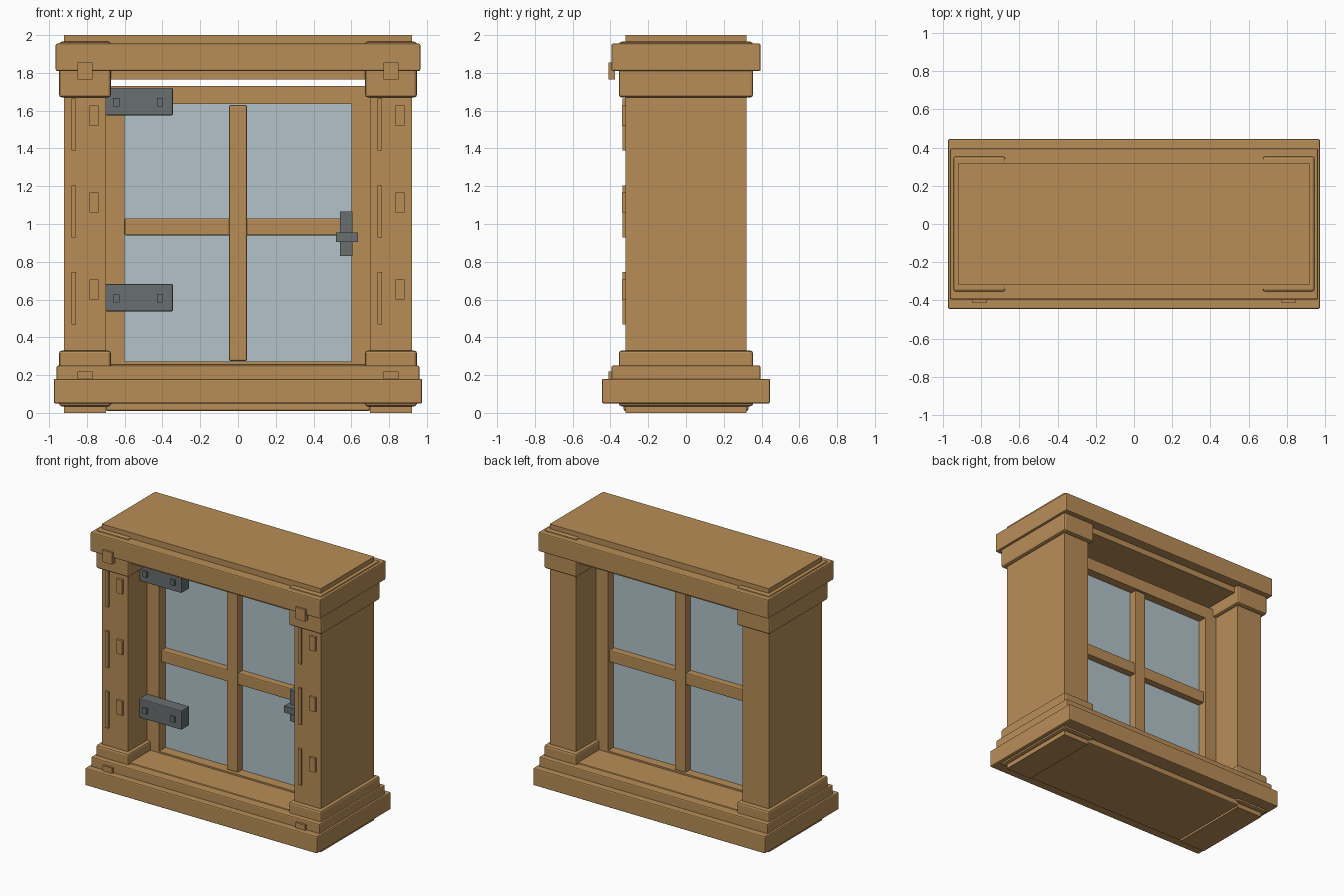
import bpy
import bmesh

cube = bpy.data.objects.get("Cube")
if cube:
    bpy.data.objects.remove(cube, do_unlink=True)


def material(name, rgb):
    mat = bpy.data.materials.new(name)
    mat.use_nodes = True
    color = (*rgb, 1.0)
    mat.diffuse_color = color
    mat.node_tree.nodes["Principled BSDF"].inputs["Base Color"].default_value = color
    return mat


wood = material("warm wood", (0.485, 0.27, 0.097))
glass = material("pale blue glass", (0.445, 0.55, 0.585))
iron = material("dark iron", (0.138, 0.156, 0.162))


def box(name, x, y, z, mat=wood, bevel=0.0):
    """Box between (low, high) pairs on each axis, with an optional chamfer."""
    bm = bmesh.new()
    bmesh.ops.create_cube(bm, size=1)
    for v in bm.verts:
        for axis, (low, high) in enumerate((x, y, z)):
            v.co[axis] = high if v.co[axis] > 0 else low
    mesh = bpy.data.meshes.new(name)
    bm.to_mesh(mesh)
    bm.free()
    mesh.materials.append(mat)
    obj = bpy.data.objects.new(name, mesh)
    bpy.context.collection.objects.link(obj)
    if bevel:
        mod = obj.modifiers.new("chamfer", "BEVEL")
        mod.width = bevel
        mod.segments = 2
    return obj


def span(half):
    return (-half, half)


# Stepped base, sill and top
box("lower_base", span(0.975), span(0.445), (0.05, 0.18), bevel=0.008)
box("upper_base", span(0.96), span(0.395), (0.12, 0.25), bevel=0.008)
box("sill", span(0.70), span(0.33), (0.01, 0.26), bevel=0.01)
box("top_band", span(0.965), span(0.395), (1.81, 1.955), bevel=0.008)
box("top_beam", span(0.92), span(0.32), (1.765, 2.0))

# Posts with their blocks, pegs and raised grain marks
for side, cx in (("right", -0.81), ("left", 0.81)):
    box(f"{side}_post", (cx - 0.11, cx + 0.11), span(0.32), (0, 1.8))
    block = (cx - 0.137, cx + 0.137)
    box(f"{side}_plinth", block, span(0.355), (0.035, 0.33), bevel=0.014)
    box(f"{side}_capital", block, span(0.355), (1.67, 1.965), bevel=0.014)
    peg = (cx - 0.04, cx + 0.04)
    box(f"{side}_upper_peg", peg, (-0.41, -0.375), (1.765, 1.855))
    box(f"{side}_lower_peg", peg, (-0.41, -0.375), (0.13, 0.22))
    for i in range(3):
        z = 0.607 + 0.46 * i
        box(f"{side}_grain_strip_{i + 1}", (cx - 0.072, cx - 0.047),
            (-0.335, -0.31), (z - 0.138, z + 0.138))
        box(f"{side}_grain_chip_{i + 1}", (cx + 0.025, cx + 0.072),
            (-0.338, -0.31), (z - 0.007, z + 0.1))

# Sash frame, glass and crossing bars
sash_y = (-0.09, 0.08)
for side, sign in (("right", -1), ("left", 1)):
    box(f"{side}_sash_stile", sorted((sign * 0.6, sign * 0.7)), sash_y, (0.18, 1.73))
box("sash_bottom_rail", span(0.6), sash_y, (0.18, 0.272))
box("sash_top_rail", span(0.6), sash_y, (1.635, 1.73))
box("glass_pane", span(0.6), span(0.012), (0.27, 1.636), glass)
box("vertical_bar", span(0.047), span(0.072), (0.275, 1.63), bevel=0.007)
box("horizontal_bar", span(0.6), span(0.065), (0.94, 1.03), bevel=0.007)

# Hinge straps with square bolts
for name, z in (("lower", 0.61), ("upper", 1.648)):
    box(f"{name}_hinge", (-0.70, -0.345), (-0.185, -0.09), (z - 0.073, z + 0.073),
        iron, bevel=0.007)
    for i, x in enumerate((-0.645, -0.413)):
        box(f"{name}_hinge_bolt_{i + 1}", (x - 0.017, x + 0.017), (-0.2, -0.18),
            (z - 0.025, z + 0.018), iron)

# Latch
box("latch_plate", (0.54, 0.605), (-0.15, -0.085), (0.83, 1.067), iron)
box("latch_handle", (0.52, 0.635), (-0.19, -0.13), (0.905, 0.955), iron)
